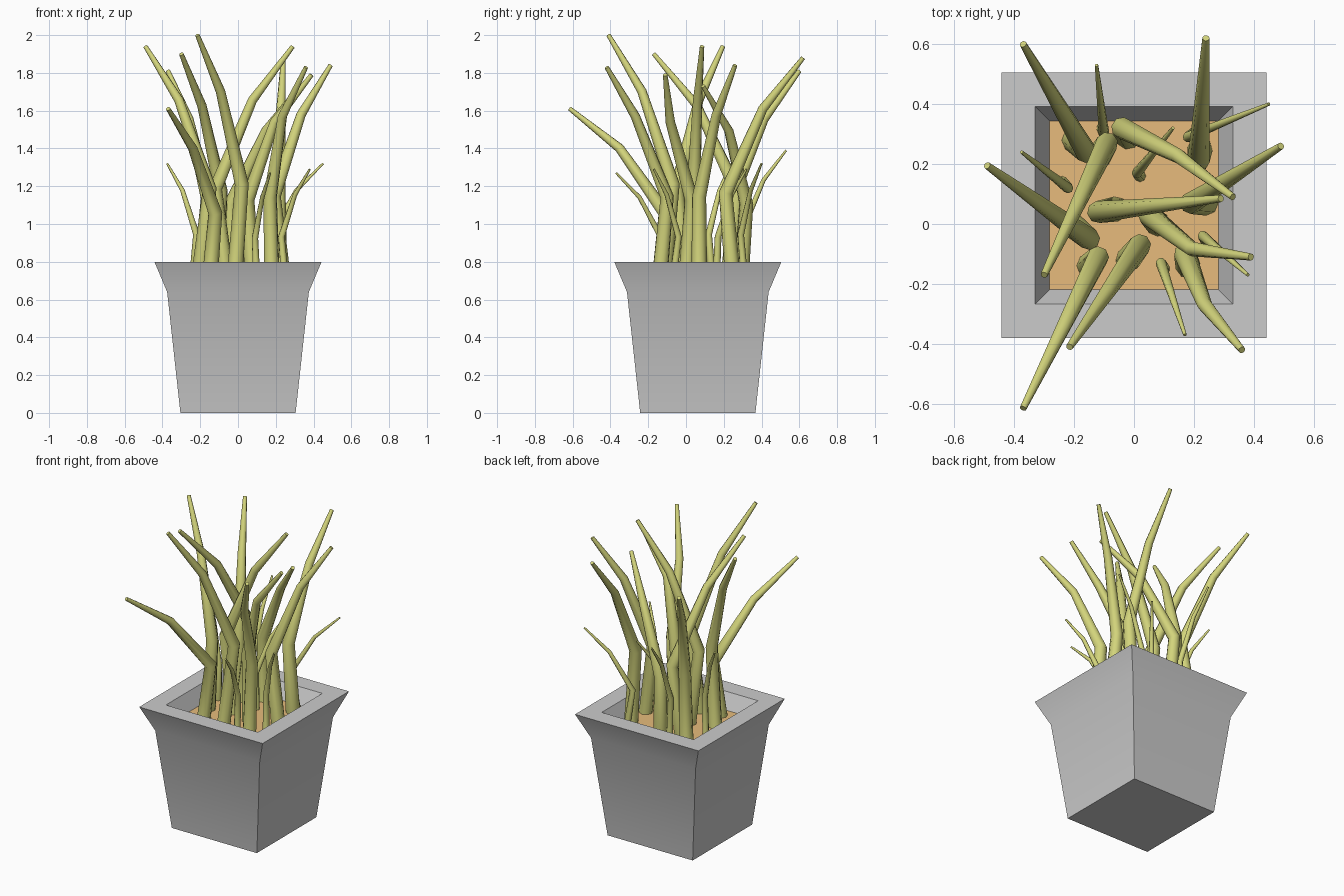
import bpy, bmesh
from mathutils import Vector

if "Cube" in bpy.data.objects:
    bpy.data.objects.remove(bpy.data.objects["Cube"])

POT_Y = 0.0625
SOIL_Z = 0.705


def material(name, rgb):
    m = bpy.data.materials.new(name)
    m.diffuse_color = (*rgb, 1)
    m.use_nodes = True
    m.node_tree.nodes["Principled BSDF"].inputs["Base Color"].default_value = m.diffuse_color
    return m


def square_rings(name, profile, cap_start=False, cap_end=False):
    """Stack square rings given as (half width, z) and skin them."""
    bm = bmesh.new()
    rings = [[bm.verts.new((sx * w, POT_Y + sy * w, z))
              for sx, sy in ((-1, -1), (1, -1), (1, 1), (-1, 1))]
             for w, z in profile]
    for a, b in zip(rings, rings[1:]):
        for i in range(4):
            j = (i + 1) % 4
            bm.faces.new((a[i], a[j], b[j], b[i]))
    if cap_start:
        bm.faces.new(rings[0][::-1])
    if cap_end:
        bm.faces.new(rings[-1])
    me = bpy.data.meshes.new(name)
    bm.to_mesh(me)
    bm.free()
    ob = bpy.data.objects.new(name, me)
    bpy.context.collection.objects.link(ob)
    return ob


# Tapered square pot with flared rim and inner lip
pot = square_rings("pot", [(0.305, 0), (0.375, 0.64), (0.4425, 0.8),
                           (0.33, 0.8), (0.28, SOIL_Z - 0.005)], cap_start=True)
bpy.context.view_layer.objects.active = pot
pot.select_set(True)
bpy.ops.object.shade_smooth_by_angle(angle=0.6)

# Soil
soil = square_rings("soil", [(0.281, SOIL_Z)], cap_end=True)
soil.data.materials.append(material("soil_orange", (0.8, 0.5, 0.2)))

# Grass blades: base xy, knee xy, tip xyz, optional sideways bend at the middle
BLADES = [
    (-0.20, 0.28, -0.16, 0.24, -0.37, 0.60, 1.81),
    (0.22, 0.25, 0.215, 0.21, 0.24, 0.62, 1.88),
    (0.24, 0.07, 0.19, 0.07, 0.49, 0.26, 1.84),
    (-0.02, 0.29, -0.04, 0.32, 0.33, 0.09, 1.73, 0.02),
    (-0.06, 0.05, -0.12, 0.04, 0.29, 0.085, 1.94),
    (0.08, 0.00, 0.05, 0.03, 0.39, -0.11, 1.79, -0.05),
    (0.18, -0.14, 0.17, -0.10, 0.36, -0.42, 1.83, -0.03),
    (-0.02, -0.12, 0.02, -0.07, -0.215, -0.41, 2.0),
    (-0.15, -0.14, -0.12, -0.11, -0.37, -0.615, 1.61),
    (-0.12, 0.22, -0.09, 0.27, -0.30, -0.17, 1.90),
    (-0.21, 0.00, -0.15, -0.05, -0.49, 0.195, 1.94),
    # short thin blades
    (-0.105, 0.32, -0.10, 0.30, -0.125, 0.53, 1.39),
    (0.21, 0.31, 0.18, 0.29, 0.45, 0.40, 1.32),
    (0.25, -0.07, 0.23, -0.04, 0.38, -0.17, 1.29),
    (0.10, -0.15, 0.09, -0.13, 0.17, -0.37, 1.27),
    (0.02, 0.16, 0.01, 0.17, 0.13, 0.32, 1.29),
    (-0.24, 0.14, -0.22, 0.12, -0.375, 0.24, 1.32),
]

cu = bpy.data.curves.new("grass_blades", "CURVE")
cu.dimensions = "3D"
cu.bevel_depth = 1.0
cu.bevel_resolution = 2
cu.use_fill_caps = True
for bx, by, kx, ky, tx, ty, tz, *bend in BLADES:
    base, tip = Vector((bx, by, SOIL_Z - 0.01)), Vector((tx, ty, tz))
    rise = tz - SOIL_Z
    knee = Vector((kx, ky, SOIL_Z + 0.39 * rise))
    mid = knee.lerp(tip, 0.48)
    mid.z = SOIL_Z + 0.77 * rise
    if bend:
        d = (tip - knee).to_2d().normalized()
        mid += Vector((-d.y, d.x, 0)) * bend[0]
    size = 1.0 if tz > 1.5 else 0.48
    spline = cu.splines.new("POLY")
    spline.points.add(3)
    for pt, co, r in zip(spline.points, (base, knee, mid, tip),
                         (0.042, 0.037, 0.025, 0.012)):
        pt.co = (*co, 1)
        pt.radius = r * size
grass = bpy.data.objects.new("grass_blades", cu)
bpy.context.collection.objects.link(grass)
cu.materials.append(material("grass_green", (0.65, 0.66, 0.2)))

# Turn the blades into a mesh
bpy.ops.object.select_all(action="DESELECT")
bpy.context.view_layer.objects.active = grass
grass.select_set(True)
bpy.ops.object.convert(target="MESH")
bpy.ops.object.shade_smooth_by_angle(angle=1.0)
